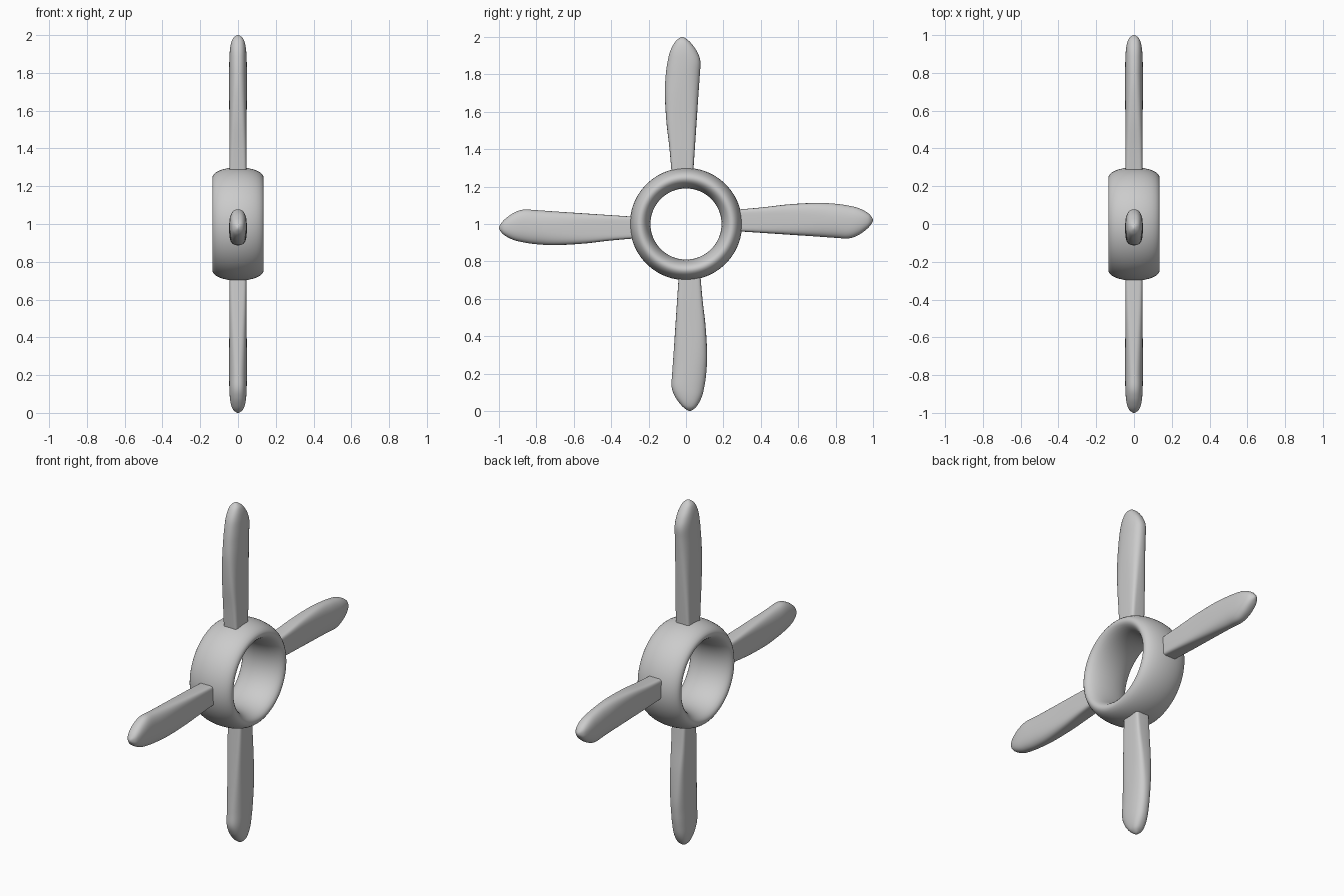
import bpy, bmesh, math
from mathutils import Matrix, Vector

if "Cube" in bpy.data.objects:
    bpy.data.objects.remove(bpy.data.objects["Cube"])

HUB = Vector((0, 0, 1))


def finish(bm, name, angle):
    bmesh.ops.recalc_face_normals(bm, faces=bm.faces)
    me = bpy.data.meshes.new(name)
    bm.to_mesh(me)
    bm.free()
    ob = bpy.data.objects.new(name, me)
    bpy.context.collection.objects.link(ob)
    bpy.ops.object.select_all(action='DESELECT')
    ob.select_set(True)
    bpy.context.view_layer.objects.active = ob
    bpy.ops.object.shade_smooth_by_angle(angle=math.radians(angle))
    return ob


def bridge(bm, a, b):
    n = len(a)
    for i in range(n):
        bm.faces.new((a[i], a[(i + 1) % n], b[(i + 1) % n], b[i]))


# Hub ring: elliptical section swept around the x axis
bm = bmesh.new()
rings = []
for i in range(96):
    a = math.tau * i / 96
    ring = []
    for j in range(32):
        t = math.tau * j / 32
        r = 0.245 + 0.055 * math.cos(t)
        ring.append(bm.verts.new(HUB + Vector((0.136 * math.sin(t), r * math.cos(a), r * math.sin(a)))))
    rings.append(ring)
for i in range(96):
    bridge(bm, rings[i], rings[(i + 1) % 96])
finish(bm, "hub_ring", 60)

# Blade stations: radius, left edge, right edge, half thickness
STATIONS = [(0.25, -0.075, 0.037, 0.045), (0.40, -0.088, 0.047, 0.046),
            (0.55, -0.105, 0.057, 0.046), (0.70, -0.113, 0.067, 0.047),
            (0.80, -0.108, 0.074, 0.047), (0.87, -0.098, 0.077, 0.046),
            (0.92, -0.086, 0.060, 0.043), (0.96, -0.067, 0.033, 0.036),
            (0.985, -0.047, 0.008, 0.024), (1.0, -0.02, -0.02, 0.0)]


def smooth_stations(steps=6):
    pts = [Vector(s) for s in STATIONS]
    e = pts[-2]
    # mirrored end points keep the tip round
    pts = [2 * pts[0] - pts[1]] + pts + [Vector((e[0], e[2], e[1], -e[3]))]
    out = []
    for p0, p1, p2, p3 in zip(pts, pts[1:], pts[2:], pts[3:]):
        for k in range(steps):
            t = k / steps
            out.append(0.5 * (2 * p1 + (p2 - p0) * t + (2 * p0 - 5 * p1 + 4 * p2 - p3) * t * t
                              + (3 * p1 - p0 - 3 * p2 + p3) * t ** 3))
    return out


def power(v, n):
    return math.copysign(abs(v) ** (2 / n), v)


def blade(name, turn):
    bm = bmesh.new()
    loops = []
    for r, left, right, half in smooth_stations():
        # boxy section at the root, rounder towards the tip
        n = 2.4 + 4.5 * max(0, (0.8 - r) / 0.55) ** 1.5
        loop = []
        for j in range(40):
            t = math.tau * j / 40
            y = (left + right) / 2 + (right - left) / 2 * power(math.cos(t), n)
            loop.append(bm.verts.new((half * power(math.sin(t), n), y, r)))
        loops.append(loop)
    for a, b in zip(loops, loops[1:]):
        bridge(bm, a, b)
    bm.faces.new(loops[0])
    tip = bm.verts.new((0, STATIONS[-1][1], 1.0))
    for i in range(40):
        bm.faces.new((loops[-1][i], loops[-1][(i + 1) % 40], tip))
    bm.transform(Matrix.Translation(HUB) @ Matrix.Rotation(turn, 4, 'X'))
    finish(bm, name, 50)


# Four blades around the hub
for k, side in enumerate(("top", "front", "bottom", "back")):
    blade("blade_" + side, k * math.pi / 2)
